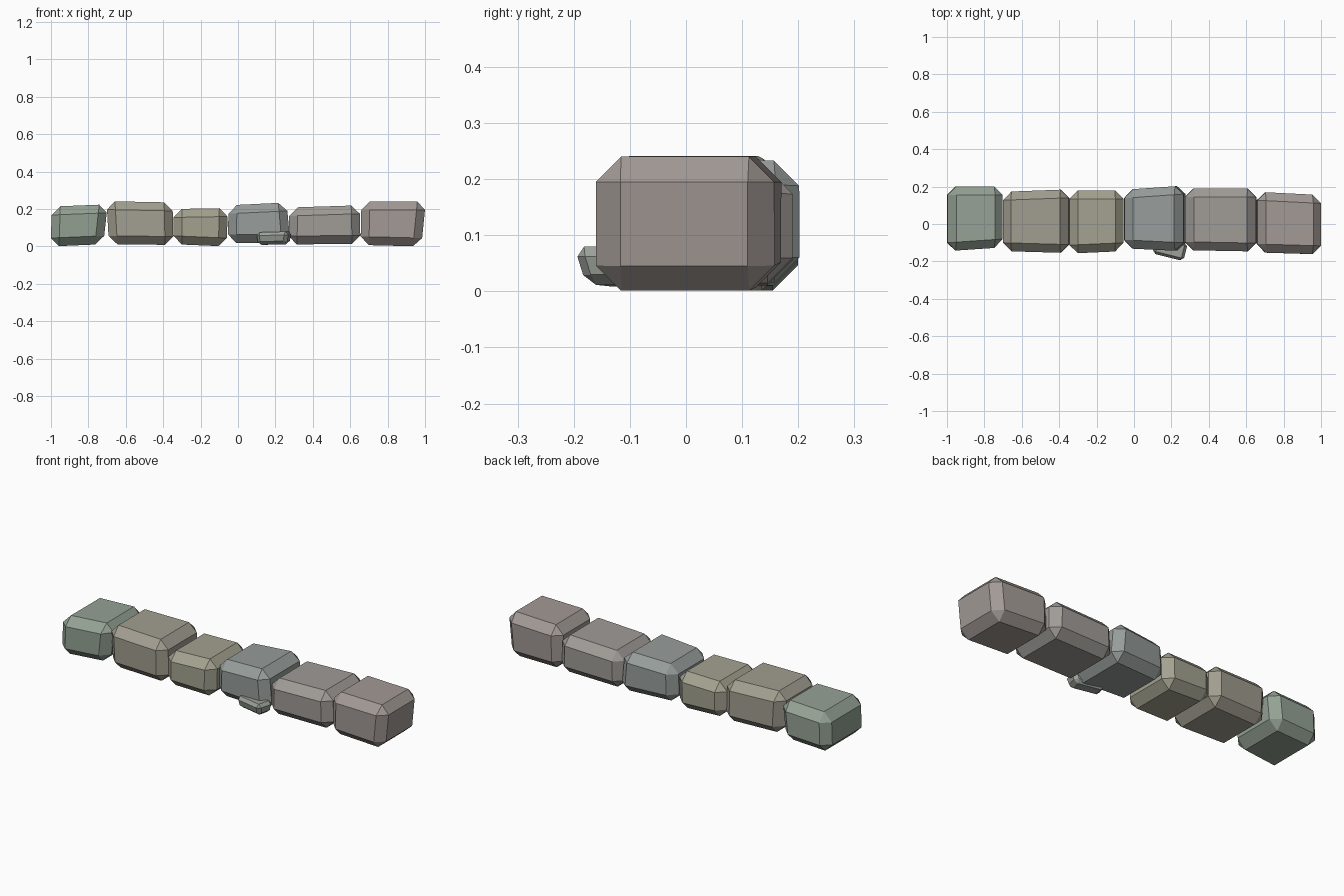
import bpy, bmesh
from math import radians
from mathutils import Matrix, Vector

if "Cube" in bpy.data.objects:
    bpy.data.objects.remove(bpy.data.objects["Cube"])


def stone(name, profile, front, back, bevel, color, turn=0.0, lean=0.0):
    """Chamfered block: profile = front (x, z) corners bl, br, tr, tl;
    front / back = y at the left and right ends; lean pulls the foot of the front in."""
    bm = bmesh.new()
    rings = []
    for ys, k in ((front, lean), (back, 0.0)):
        ring = []
        for i, (x, z) in enumerate(profile):
            y = ys[0] if i in (0, 3) else ys[1]
            ring.append(bm.verts.new((x, y + (k if i < 2 else 0.0), z)))
        rings.append(ring)
    f, b = rings
    bm.faces.new(f)
    bm.faces.new(b[::-1])
    for i in range(4):
        j = (i + 1) % 4
        bm.faces.new((f[j], f[i], b[i], b[j]))
    bmesh.ops.recalc_face_normals(bm, faces=bm.faces)
    if turn:
        mid = sum((v.co for v in bm.verts), Vector()) / 8
        bmesh.ops.rotate(bm, verts=bm.verts, cent=mid,
                         matrix=Matrix.Rotation(radians(turn), 3, 'Z'))
    bmesh.ops.bevel(bm, geom=bm.edges[:], offset=bevel, offset_type='OFFSET',
                    segments=1, profile=0.5, affect='EDGES')
    me = bpy.data.meshes.new(name)
    bm.to_mesh(me)
    bm.free()
    ob = bpy.data.objects.new(name, me)
    bpy.context.collection.objects.link(ob)
    mat = bpy.data.materials.new(name + "_color")
    mat.diffuse_color = (*color, 1)
    mat.use_nodes = True
    mat.node_tree.nodes["Principled BSDF"].inputs["Base Color"].default_value = mat.diffuse_color
    me.materials.append(mat)
    return ob


# Row of large border stones, left to right
row = [
    (((-1.002, 0.0), (-0.72, 0.012), (-0.697, 0.225), (-0.995, 0.213)),
     (-0.145, -0.125), (0.20, 0.20), (0.30, 0.36, 0.30)),
    (((-0.69, 0.012), (-0.345, 0.008), (-0.35, 0.235), (-0.703, 0.242)),
     (-0.145, -0.155), (0.172, 0.185), (0.36, 0.34, 0.28)),
    (((-0.345, 0.012), (-0.06, 0.0), (-0.055, 0.205), (-0.345, 0.20)),
     (-0.158, -0.145), (0.18, 0.18), (0.37, 0.36, 0.28)),
    (((-0.055, 0.02), (0.28, 0.015), (0.26, 0.235), (-0.05, 0.22)),
     (-0.13, -0.145), (0.183, 0.205), (0.31, 0.34, 0.33)),
    (((0.27, 0.01), (0.655, 0.015), (0.65, 0.22), (0.275, 0.208)),
     (-0.14, -0.147), (0.19, 0.19), (0.35, 0.33, 0.31)),
    (((0.655, 0.008), (0.98, 0.0), (1.004, 0.24), (0.66, 0.24)),
     (-0.152, -0.162), (0.172, 0.155), (0.36, 0.32, 0.30)),
]
for n, (profile, front, back, color) in enumerate(row, 1):
    stone(f"border_stone_{n}", profile, front, back, 0.045, color)

# Small loose stone leaning at the front
stone("small_stone",
      ((0.11, 0.008), (0.268, 0.012), (0.283, 0.08), (0.105, 0.075)),
      (-0.183, -0.183), (-0.08, -0.08), 0.018, (0.33, 0.36, 0.32),
      turn=-14, lean=0.018)
